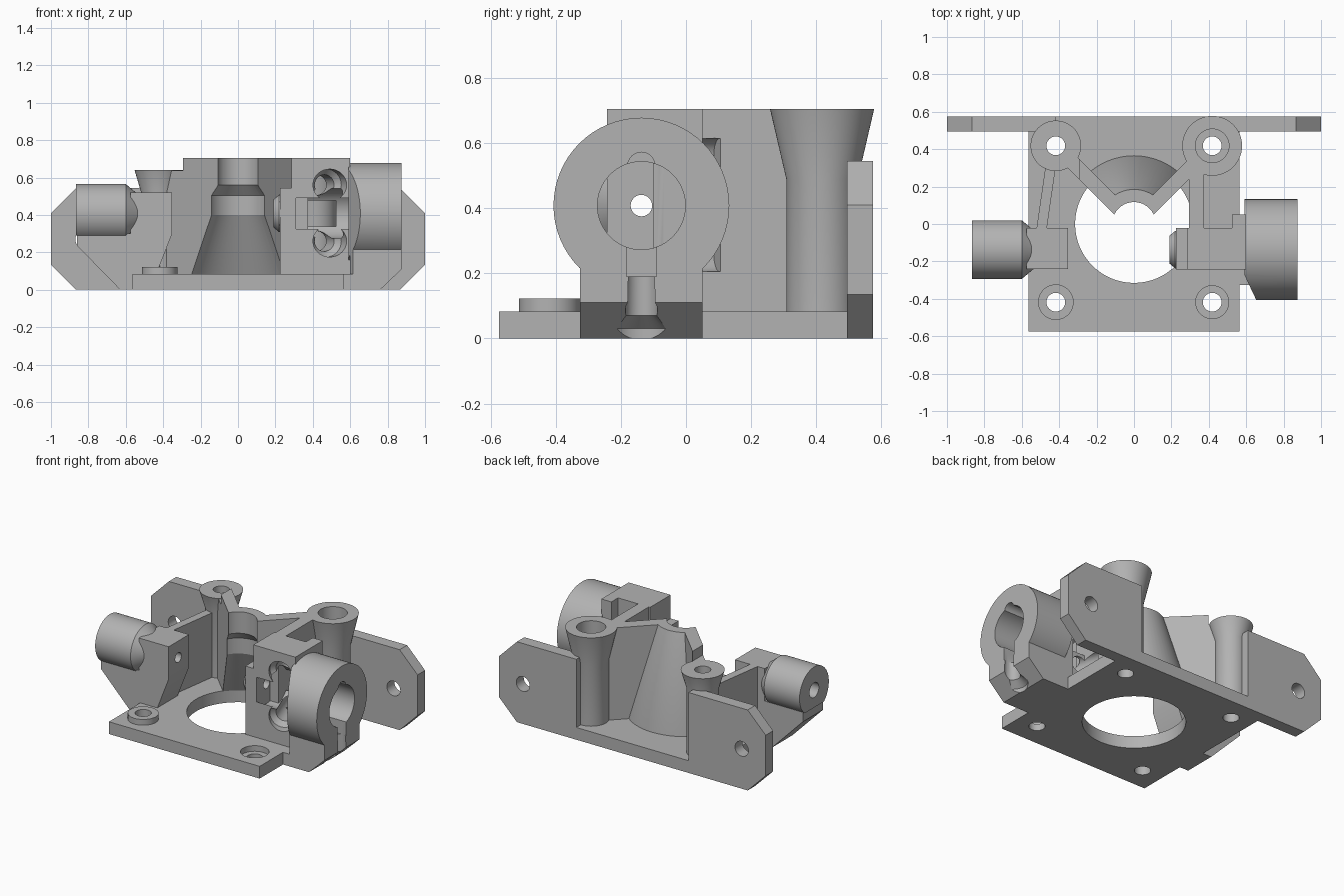
import bpy, bmesh, math
from mathutils import Vector

cube = bpy.data.objects.get("Cube")
if cube:
    bpy.data.objects.remove(cube, do_unlink=True)

GREY = (0.45, 0.45, 0.45, 1)
mat = bpy.data.materials.new("grey_plastic")
mat.use_nodes = True
mat.diffuse_color = GREY
mat.node_tree.nodes["Principled BSDF"].inputs["Base Color"].default_value = GREY
parts = []


def finish(bm, name, keep):
    bmesh.ops.recalc_face_normals(bm, faces=bm.faces)
    me = bpy.data.meshes.new(name)
    bm.to_mesh(me)
    bm.free()
    me.materials.append(mat)
    ob = bpy.data.objects.new(name, me)
    bpy.context.collection.objects.link(ob)
    if keep:
        parts.append(ob)
    return ob


def prism(name, pts, a, b, axis="z", keep=True):
    """Extrude a 2D outline along z, or along y for an xz outline."""
    bm = bmesh.new()
    place = (lambda p, h: (p[0], p[1], h)) if axis == "z" else (lambda p, h: (p[0], h, p[1]))
    low = [bm.verts.new(place(p, a)) for p in pts]
    high = [bm.verts.new(place(p, b)) for p in pts]
    bm.faces.new(low)
    bm.faces.new(high)
    for i in range(len(pts)):
        j = (i + 1) % len(pts)
        bm.faces.new((low[i], low[j], high[j], high[i]))
    return finish(bm, name, keep)


def box(name, x0, x1, y0, y1, z0, z1, keep=True):
    return prism(name, [(x0, y0), (x1, y0), (x1, y1), (x0, y1)], z0, z1, keep=keep)


def lathe(name, origin, direction, profile, keep=True, n=64):
    """Solid of revolution from (distance, radius) pairs along a direction."""
    bm = bmesh.new()
    q = Vector(direction).to_track_quat("Z", "Y")
    rings = []
    for h, r in profile:
        rings.append([bm.verts.new(Vector(origin) + q @ Vector(
            (r * math.cos(math.tau * i / n), r * math.sin(math.tau * i / n), h))) for i in range(n)])
    bm.faces.new(rings[0])
    bm.faces.new(rings[-1])
    for a, b in zip(rings, rings[1:]):
        for i in range(n):
            j = (i + 1) % n
            bm.faces.new((a[i], a[j], b[j], b[i]))
    return finish(bm, name, keep)


def combine(obs, tool, op="DIFFERENCE"):
    """Apply one boolean tool to several parts, then drop the tool."""
    for ob in obs:
        mod = ob.modifiers.new("bool", "BOOLEAN")
        mod.solver = "EXACT"
        mod.operation = op
        mod.object = tool
        bpy.context.view_layer.update()
        me = bpy.data.meshes.new_from_object(ob.evaluated_get(bpy.context.evaluated_depsgraph_get()))
        ob.modifiers.clear()
        ob.data = me
    bpy.data.objects.remove(tool, do_unlink=True)


Z, X = (0, 0, 1), (1, 0, 0)
P = 0.418          # screw post offset
AY, AZ = -0.137, 0.408   # rod axis
TOP = 0.705

# Base plate
plate = box("base_plate", -0.565, 0.565, -0.575, 0.575, 0, 0.083)
combine([plate], lathe("cut", (0, 0, -0.1), Z, [(0, 0.315), (0.3, 0.315)], False))

# Mounting wings with clipped corners
for s, side in ((1, "left"), (-1, "right")):
    outline = [(0.42, 0), (0.865, 0), (1, 0.135), (1, 0.41), (0.865, 0.545), (0.42, 0.545)]
    wing = prism(side + "_wing", [(s * x, z) for x, z in outline], 0.495, 0.575, "y")
    combine([wing], lathe("cut", (s * 0.82, 0.3, 0.27), (0, 1, 0), [(0, 0.05), (0.4, 0.05)], False))

# Flared screw posts and front boss
left_post = lathe("left_post", (P, P, 0), Z, [(0, 0.11), (0.49, 0.11), (TOP, 0.16)])
right_post = lathe("right_post", (-P, P, 0), Z, [(0, 0.1), (0.52, 0.1), (0.64, 0.135)])
boss = lathe("front_boss", (-P, -P, 0.04), Z, [(0, 0.095), (0.082, 0.095)])

# Central funnel: rear quarter shell and two diagonal webs
funnel = lathe("funnel_shell", (0, 0, 0.01), Z, [(0, 0.365), (0.075, 0.365), (TOP - 0.01, 0.185)])
combine([funnel], prism("wedge", [(0, 0), (1, 1), (-1, 1)], -0.1, 1, keep=False), "INTERSECT")
webs = []
for s, side in ((1, "left"), (-1, "right")):
    d, w = 0.354, 0.028
    webs.append(prism(side + "_web", [(s * w, -w), (s * (d + w), d - w), (s * (d - w), d + w),
                                      (-s * w, w)], 0.01, TOP))
combine([webs[1]], box("cut", -0.8, -0.295, 0, 0.8, 0.638, 0.9, False))

# Rod housing block on the left with its rear wall
block = prism("housing_block", [(0.225, 0.02), (0.6, 0.02), (0.6, TOP), (0.285, TOP),
                                (0.285, 0.545), (0.225, 0.545)], -0.243, -0.022, "y")
flank = box("housing_flank", 0.525, 0.6, -0.1, 0.05, 0, TOP)
rear_wall = box("housing_rear_wall", 0.295, 0.375, -0.1, 0.33, 0.02, TOP)
nose = lathe("housing_nose", (0.19, AY, AZ), X, [(0, 0.075), (0.03, 0.1), (0.09, 0.1)])

# Funnel cavity
combine([funnel, block, rear_wall] + webs, lathe("cavity", (0, 0, -0.05), Z, [
    (0, 0.315), (0.13, 0.315), (0.45, 0.165), (0.555, 0.165), (0.61, 0.117), (0.9, 0.117)], False))

# Clamp ring and pedestal
clamp = lathe("clamp_ring", (0.59, AY, AZ), X, [(0, 0.27), (0.285, 0.27)])
foot = prism("foot", [(0.5, 0), (0.76, 0), (0.875, 0.11), (0.875, 0.4), (0.6, 0.4),
                      (0.6, 0.083), (0.5, 0.083)], -0.325, 0.05, "y", False)
combine([clamp], foot, "UNION")
combine([clamp], prism("cut", [(0.58, -0.25), (0.665, -0.43), (0.5, -0.43), (0.5, -0.25)],
                       0.083, 1, keep=False))
housing = [clamp, block, flank]
combine(housing, lathe("bore", (0.31, AY, AZ), X, [(0, 0.135), (0.7, 0.135)], False))
combine(housing, lathe("key", (0.62, AY, 0.53), X, [(0, 0.042), (0.4, 0.042)], False, 24))
combine([clamp], box("slot", 0.66, 1, AY - 0.046, AY + 0.046, 0.19, 0.4, False))
combine([clamp], lathe("screw", (0.85, AY, -0.05), Z, [
    (0, 0.095), (0.08, 0.095), (0.12, 0.05), (0.3, 0.046)], False, 32))

# Angled screw holes through the housing
for z in (0.56, 0.26):
    combine([block, flank, rear_wall], lathe("cut", (0.525, -0.34, z), (-0.33, 0.94, 0),
            [(0, 0.085), (0.16, 0.085), (0.19, 0.055), (0.47, 0.055)], False, 32))

# Rod holder on the right: barrel, bracket and rib
barrel = lathe("holder_barrel", (-0.865, AY, AZ), X, [(0, 0.157), (0.265, 0.157), (0.35, 0.085)])
combine([barrel], box("cut", -1, -0.5, -0.5, 0.2, 0, 0.29, False))
bracket = prism("holder_bracket", [(-0.86, 0.3), (-0.86, 0.235), (-0.63, 0), (-0.47, 0), (-0.43, 0.1),
                                   (-0.352, 0.3), (-0.352, 0.52), (-0.575, 0.52), (-0.575, 0.3)],
                -0.24, -0.022, "y")
prism("holder_rib", [(-0.525, -0.05), (-0.47, -0.05), (-0.415, 0.33), (-0.47, 0.33)], 0.02, 0.52)

# Rod passage along the axis
combine([barrel, bracket, block, nose, rear_wall],
        lathe("cut", (-1.1, AY, AZ), X, [(0, 0.033), (1.7, 0.033)], False, 32))
combine([barrel], lathe("cut", (-0.9, AY, AZ), X, [(0, 0.05), (0.12, 0.05)], False, 32))

# Screw holes in plate, posts and wings, with counterbores
wings = [ob for ob in parts if ob.name.endswith("_wing")]
for sx in (-1, 1):
    for sy in (-1, 1):
        combine([plate, left_post, right_post, boss] + wings + webs,
                lathe("cut", (sx * P, sy * P, -0.1), Z, [(0, 0.05), (1, 0.05)], False, 32))
combine([left_post], lathe("cut", (P, P, 0.58), Z, [(0, 0.09), (0.3, 0.09)], False))
combine([plate], lathe("cut", (P, -P, 0.045), Z, [(0, 0.088), (0.3, 0.088)], False))

# Smooth round surfaces, crisp edges
for ob in parts:
    ob.data.shade_smooth()
    ob.data.set_sharp_from_angle(angle=math.radians(25))
